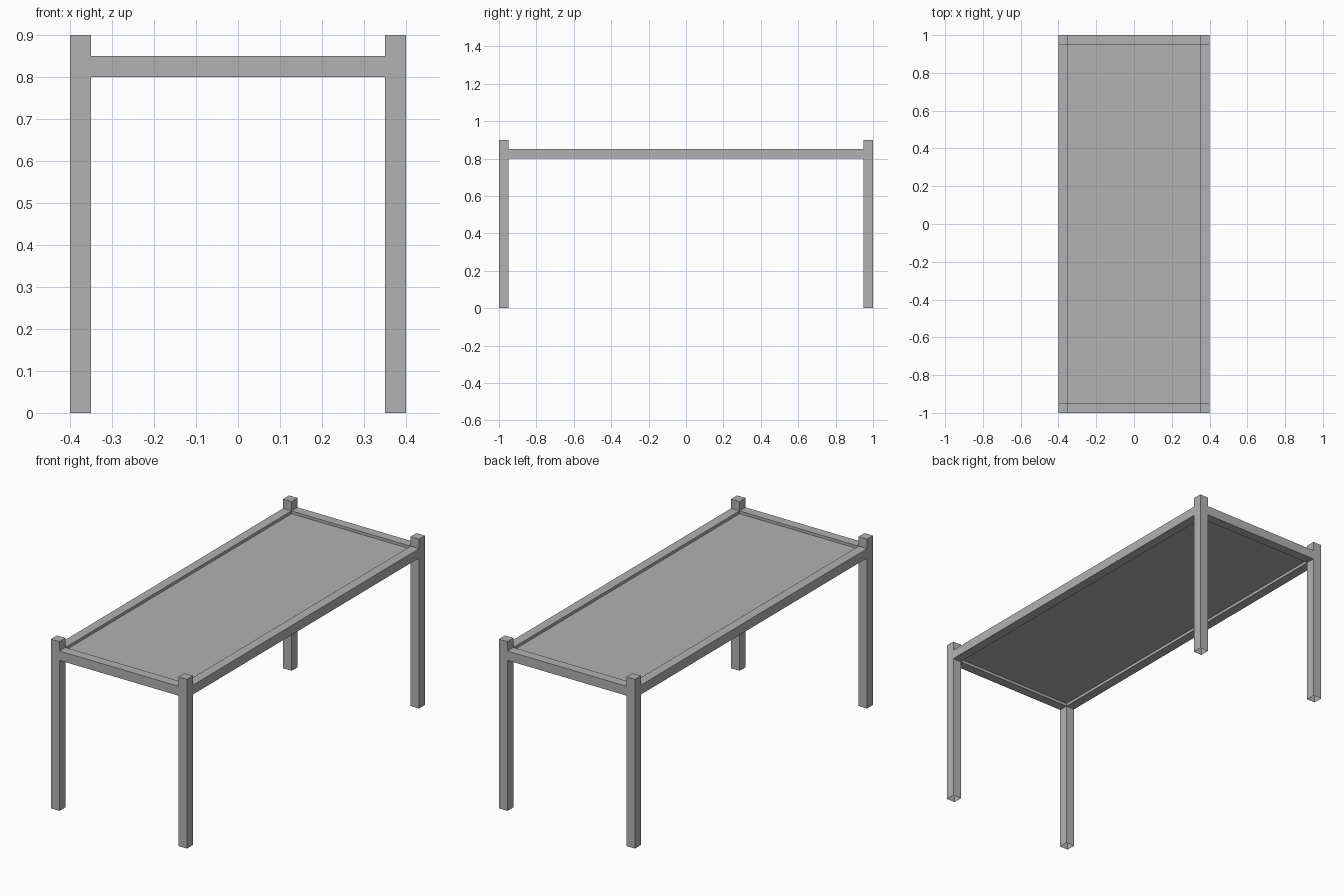
import bpy
import bmesh
from mathutils import Vector

cube = bpy.data.objects.get("Cube")
if cube:
    bpy.data.objects.remove(cube, do_unlink=True)

HALF_X, HALF_Y = 0.40, 1.00
BEAM = 0.05                      # section of posts and rails
POST_TOP = 0.90
RAIL_LOW, RAIL_HIGH = 0.80, 0.85
PANEL_LOW, PANEL_HIGH = 0.815, 0.835

grey = bpy.data.materials.new("plain grey")
grey.use_nodes = True
colour = (0.445, 0.445, 0.445, 1)
grey.diffuse_color = colour
grey.node_tree.nodes["Principled BSDF"].inputs["Base Color"].default_value = colour


def box(name, low, high, open_bottom=False):
    """Axis-aligned box between two corners."""
    low, high = Vector(low), Vector(high)
    bm = bmesh.new()
    bmesh.ops.create_cube(bm, size=1)
    bmesh.ops.scale(bm, vec=high - low, verts=bm.verts)
    bmesh.ops.translate(bm, vec=(low + high) / 2, verts=bm.verts)
    if open_bottom:
        bm.normal_update()
        caps = [f for f in bm.faces if f.normal.z < -0.5]
        bmesh.ops.delete(bm, geom=caps, context="FACES_ONLY")
    mesh = bpy.data.meshes.new(name)
    bm.to_mesh(mesh)
    bm.free()
    mesh.materials.append(grey)
    obj = bpy.data.objects.new(name, mesh)
    bpy.context.collection.objects.link(obj)
    return obj


inner_x, inner_y = HALF_X - BEAM, HALF_Y - BEAM
sides = {"left": 1, "right": -1}
ends = {"front": -1, "back": 1}

# Corner legs, hollow underneath
for end, sy in ends.items():
    for side, sx in sides.items():
        x = sx * (HALF_X - BEAM / 2)
        y = sy * (HALF_Y - BEAM / 2)
        box(f"{end}_{side}_leg",
            (x - BEAM / 2, y - BEAM / 2, 0),
            (x + BEAM / 2, y + BEAM / 2, POST_TOP), open_bottom=True)

# Long side rails
for side, sx in sides.items():
    x = sx * (HALF_X - BEAM / 2)
    box(f"{side}_rail", (x - BEAM / 2, -inner_y, RAIL_LOW),
        (x + BEAM / 2, inner_y, RAIL_HIGH))

# Short end rails
for end, sy in ends.items():
    y = sy * (HALF_Y - BEAM / 2)
    box(f"{end}_rail", (-inner_x, y - BEAM / 2, RAIL_LOW),
        (inner_x, y + BEAM / 2, RAIL_HIGH))

# Recessed panel inside the frame
box("top_panel", (-inner_x, -inner_y, PANEL_LOW), (inner_x, inner_y, PANEL_HIGH))
